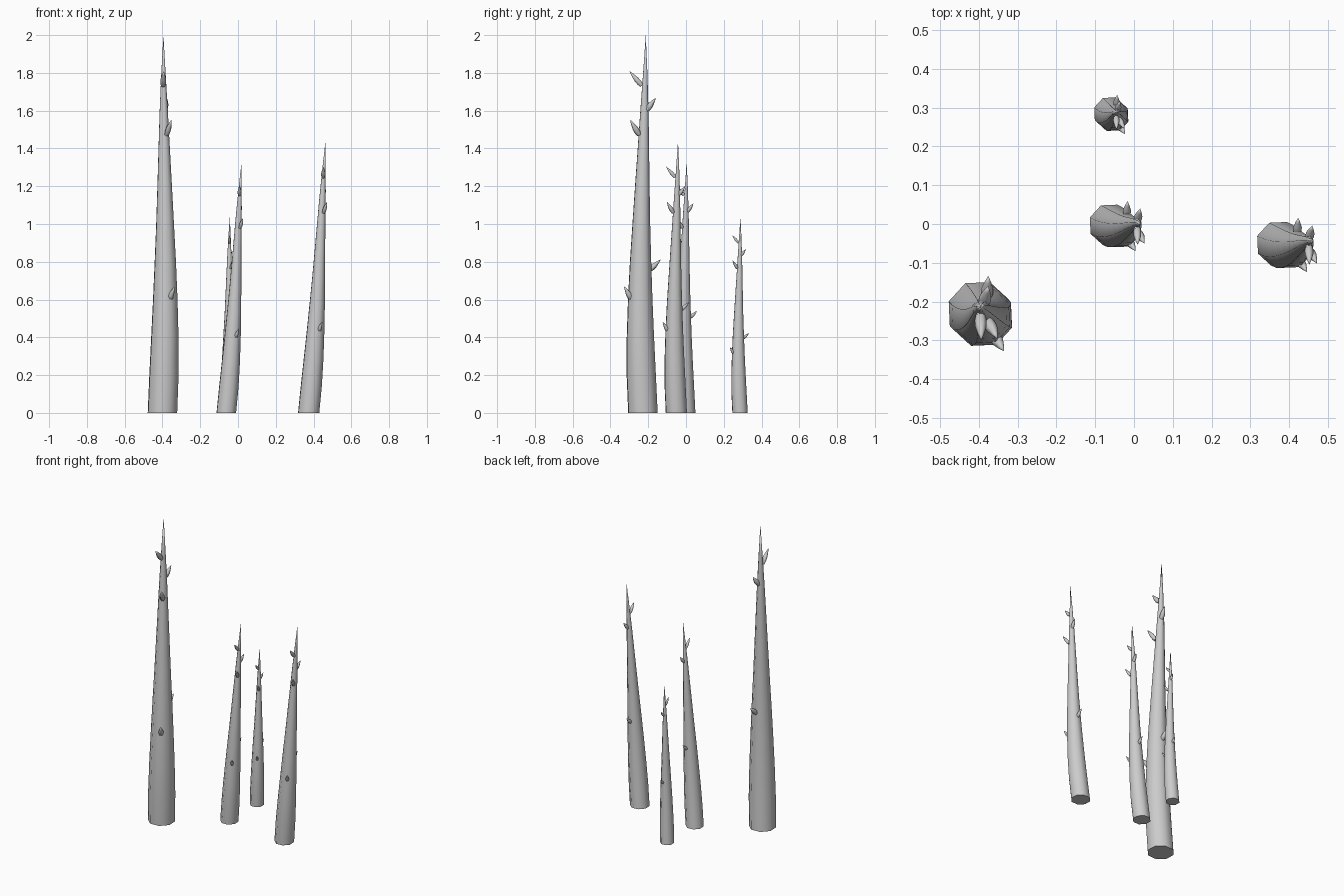
import bpy, bmesh, math
from mathutils import Vector

if "Cube" in bpy.data.objects:
    bpy.data.objects.remove(bpy.data.objects["Cube"])

# Template values are fractions of the spike height
STALK = [(0, .0415), (.1, .0412), (.2, .0385), (.3, .0345), (.4, .030), (.5, .025),
         (.6, .0205), (.7, .016), (.8, .0115), (.9, .006)]
THORN = [(0, .006), (.2, .0078), (.45, .0075), (.75, .004)]
THORNS = [  # root, tip (relative to an untilted spike)
    ((.018, -.028, .298), (.0325, -.050, .335)),
    ((.010, .018, .378), (.012, .047, .406)),
    ((.011, -.010, .736), (.024, -.034, .776)),
    ((.006, .010, .801), (.012, .034, .834)),
    ((.002, -.003, .866), (.003, -.036, .905)),
]


def loft(bm, rings, tip):
    """Skin rings of points, fan to a tip, cap the start."""
    loops = [[bm.verts.new(p) for p in ring] for ring in rings]
    n = len(loops[0])
    for a, b in zip(loops, loops[1:]):
        for i in range(n):
            bm.faces.new((a[i], a[(i + 1) % n], b[(i + 1) % n], b[i]))
    end = bm.verts.new(tip)
    for i in range(n):
        bm.faces.new((loops[-1][i], loops[-1][(i + 1) % n], end))
    bm.faces.new(loops[0][::-1])


def ring(center, u, v, r, n, phase=0):
    angles = [phase + 2 * math.pi * i / n for i in range(n)]
    return [center + u * (r * math.cos(a)) + v * (r * math.sin(a)) for a in angles]


def spike(name, x, y, height, lean):
    lean = Vector((lean[0], lean[1], 0))
    bm = bmesh.new()

    def axis(t):
        bow = 6.75 * t * (1 - t) ** 2
        return lean * t + Vector((.0068 * bow, -.0095 * bow, t))

    # Tapered, slightly bowed eight-sided stalk
    X, Y = Vector((1, 0, 0)), Vector((0, 1, 0))
    loft(bm, [ring(axis(t), X, Y, r, 8, math.radians(25)) for t, r in STALK], axis(1))

    # Thorns pointing outward and up, following the lean
    base_lean = Vector((.0025, .0075, 0))
    for root, tip in THORNS:
        a, b = Vector(root), Vector(tip)
        shift = (lean - base_lean) * a.z
        a, b = a + shift, b + shift
        d = (b - a).normalized()
        u = d.cross(Vector((0, 0, 1))).normalized()
        v = d.cross(u)
        loft(bm, [ring(a.lerp(b, t), u, v, r, 6) for t, r in THORN], b)

    bmesh.ops.recalc_face_normals(bm, faces=bm.faces)
    me = bpy.data.meshes.new(name)
    bm.to_mesh(me)
    bm.free()
    ob = bpy.data.objects.new(name, me)
    bpy.context.collection.objects.link(ob)
    ob.location = (x, y, 0)
    ob.scale = (height,) * 3
    bpy.ops.object.select_all(action='DESELECT')
    ob.select_set(True)
    bpy.context.view_layer.objects.active = ob
    bpy.ops.object.shade_smooth_by_angle(angle=math.radians(60))


spike("tall_thorn_spike", -.40, -.228, 2.0, (.0025, .0075))
spike("middle_thorn_spike", -.062, -.002, 1.33, (.061, .004))
spike("right_thorn_spike", .374, -.051, 1.44, (.062, .006))
spike("small_thorn_spike", -.062, .286, 1.04, (.018, .002))
